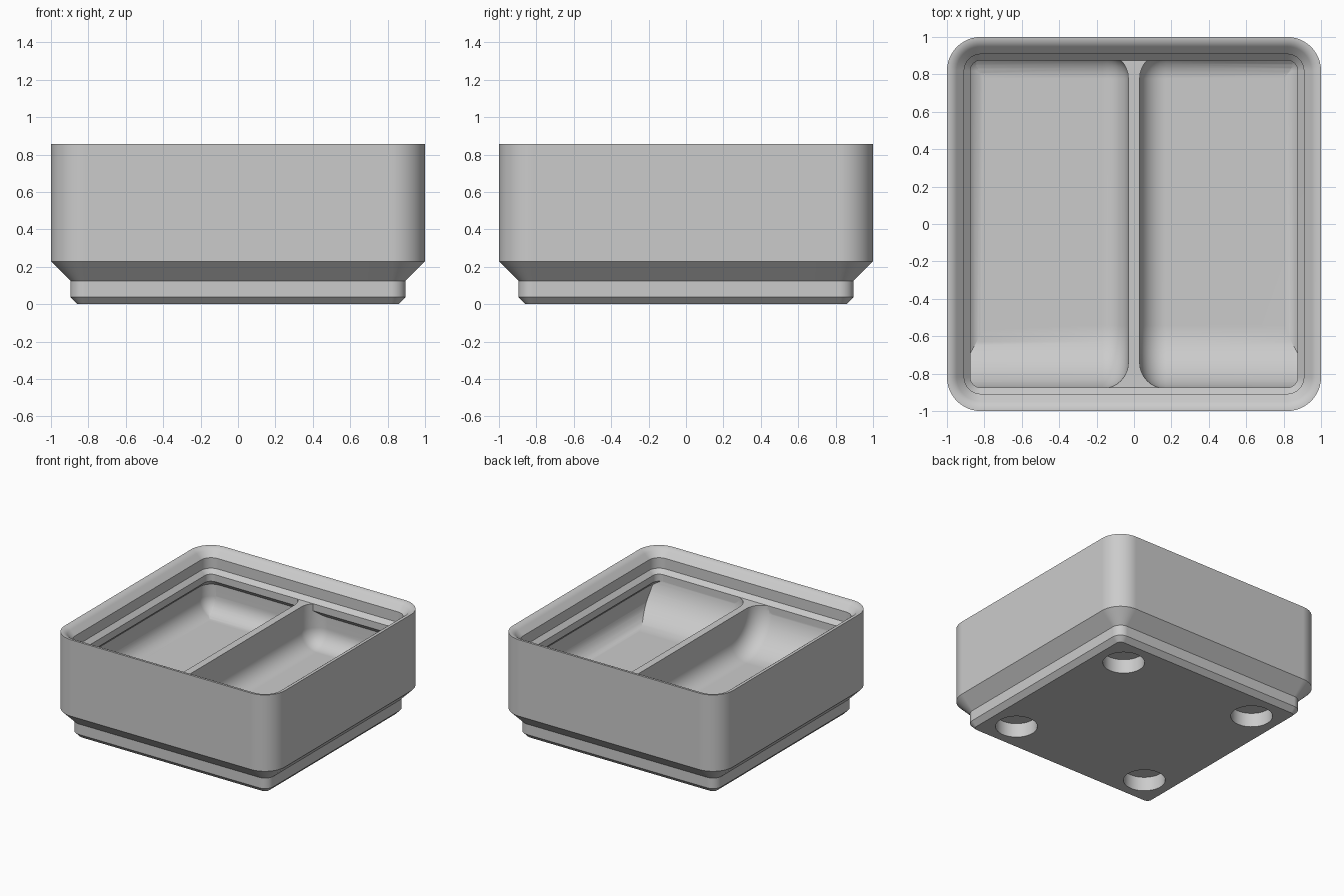
import bpy, bmesh, math

cube = bpy.data.objects.get("Cube")
if cube:
    bpy.data.objects.remove(cube, do_unlink=True)

FLOOR, DECK, LIP = 0.337, 0.675, 0.875      # floor height, divider top, lip opening
WALL, ROUND, SCOOP = 0.92, 0.14, 0.337      # inner wall, fillet, scoop radius
GAP = 0.003                                 # clearance between nested cutters

grey = bpy.data.materials.new("light_grey")
grey.use_nodes = True
colour = (0.6, 0.6, 0.6, 1)
grey.diffuse_color = colour
grey.node_tree.nodes["Principled BSDF"].inputs["Base Color"].default_value = colour


def finish(name, bm):
    bmesh.ops.recalc_face_normals(bm, faces=bm.faces[:])
    mesh = bpy.data.meshes.new(name)
    bm.to_mesh(mesh)
    bm.free()
    mesh.materials.append(grey)
    obj = bpy.data.objects.new(name, mesh)
    bpy.context.collection.objects.link(obj)
    return obj


def arc(cx, cz, radius, start, end, steps):
    angles = [math.radians(start + (end - start) * i / steps) for i in range(steps + 1)]
    return [(cx + radius * math.cos(a), cz + radius * math.sin(a)) for a in angles]


def square_loft(name, profile, steps=12):
    """Stack rounded squares given as (half width, height) and cap both ends."""
    bm = bmesh.new()
    rings = []
    for half, z in profile:
        radius = max(0.181 - (1 - half), 0.02)
        ring = []
        for quarter in range(4):
            mid = math.radians(45 + 90 * quarter)
            cx = math.copysign(half - radius, math.cos(mid))
            cy = math.copysign(half - radius, math.sin(mid))
            for x, y in arc(cx, cy, radius, 90 * quarter, 90 * quarter + 90, steps):
                ring.append(bm.verts.new((x, y, z)))
        rings.append(ring)
    for low, high in zip(rings, rings[1:]):
        for i in range(len(low)):
            j = (i + 1) % len(low)
            bm.faces.new((low[i], low[j], high[j], high[i]))
    bm.faces.new(rings[0][::-1])
    bm.faces.new(rings[-1])
    return finish(name, bm)


def apply(obj, mod):
    bpy.context.view_layer.objects.active = obj
    bpy.ops.object.modifier_apply(modifier=mod.name)


def boolean(target, cutter, operation):
    mod = target.modifiers.new("cut", 'BOOLEAN')
    mod.operation, mod.solver, mod.object = operation, 'EXACT', cutter
    apply(target, mod)
    bpy.data.objects.remove(cutter, do_unlink=True)


# Outer shell: stepped foot, straight wall, rim rounded inwards, stacking lip
foot = [(0.858, 0), (0.896, 0.039), (0.896, 0.125), (1, 0.229)]
rim = arc(1, 0.784, 0.0725, 90, 135, 6)
lip = [(0.908, 0.795), (0.908, 0.709), (LIP, DECK)]
bin_body = square_loft("bin_body", foot + rim + lip)

# Envelope: filleted floor, straight walls, narrowing under the lip
fillet = arc(WALL - ROUND, FLOOR - GAP + ROUND, ROUND, -90, 0, 10)
neck = DECK - 0.058
envelope = square_loft("envelope", fillet + [(WALL, neck - (WALL - LIP)),
                                             (LIP, neck), (LIP, DECK + 0.02)])

# Compartment: scooped side section pulled from the divider past the outer wall
front, back, top, inner = -LIP - 0.005, WALL - GAP, 0.9, 0.03
section = arc(front + SCOOP, FLOOR + SCOOP, SCOOP, 180, 270, 24)
section += [(back, FLOOR), (back, top), (front, top)]
bm = bmesh.new()
base = bm.faces.new([bm.verts.new((inner, y, z)) for y, z in section])
extruded = bmesh.ops.extrude_face_region(bm, geom=[base], use_keep_orig=True)["geom"]
bmesh.ops.translate(bm, vec=(1.1, 0, 0),
                    verts=[v for v in extruded if isinstance(v, bmesh.types.BMVert)])
bmesh.ops.recalc_face_normals(bm, faces=bm.faces[:])


def is_filleted(edge):
    ends = [v.co for v in edge.verts]
    below_top = min(p.z for p in ends) < top - 0.01
    at_divider = max(p.x for p in ends) < inner + 0.01
    back_foot = min(p.y for p in ends) > back - 0.01 and max(p.z for p in ends) < FLOOR + 0.01
    return below_top and (at_divider or back_foot)


bmesh.ops.bevel(bm, geom=[e for e in bm.edges if is_filleted(e)], offset=ROUND,
                segments=8, profile=0.5, affect='EDGES')
compartments = finish("compartments", bm)
boolean(compartments, envelope, 'INTERSECT')

# Mirror to the other side of the divider and hollow out the shell
mirror = compartments.modifiers.new("mirror", 'MIRROR')
mirror.use_mirror_merge = False
apply(compartments, mirror)
boolean(bin_body, compartments, 'DIFFERENCE')

# Four round holes underneath
for x in (-0.627, 0.627):
    for y in (-0.627, 0.627):
        bpy.ops.mesh.primitive_cylinder_add(vertices=48, radius=0.157, depth=0.232,
                                            location=(x, y, 0))
        hole = bpy.context.object
        hole.data.materials.append(grey)
        boolean(bin_body, hole, 'DIFFERENCE')

# Smooth shading with crisp edges and flat large faces
bpy.ops.object.select_all(action='DESELECT')
bin_body.select_set(True)
bpy.context.view_layer.objects.active = bin_body
bpy.ops.object.shade_smooth_by_angle(angle=math.radians(30))
weighted = bin_body.modifiers.new("weighted_normals", 'WEIGHTED_NORMAL')
weighted.keep_sharp = True
